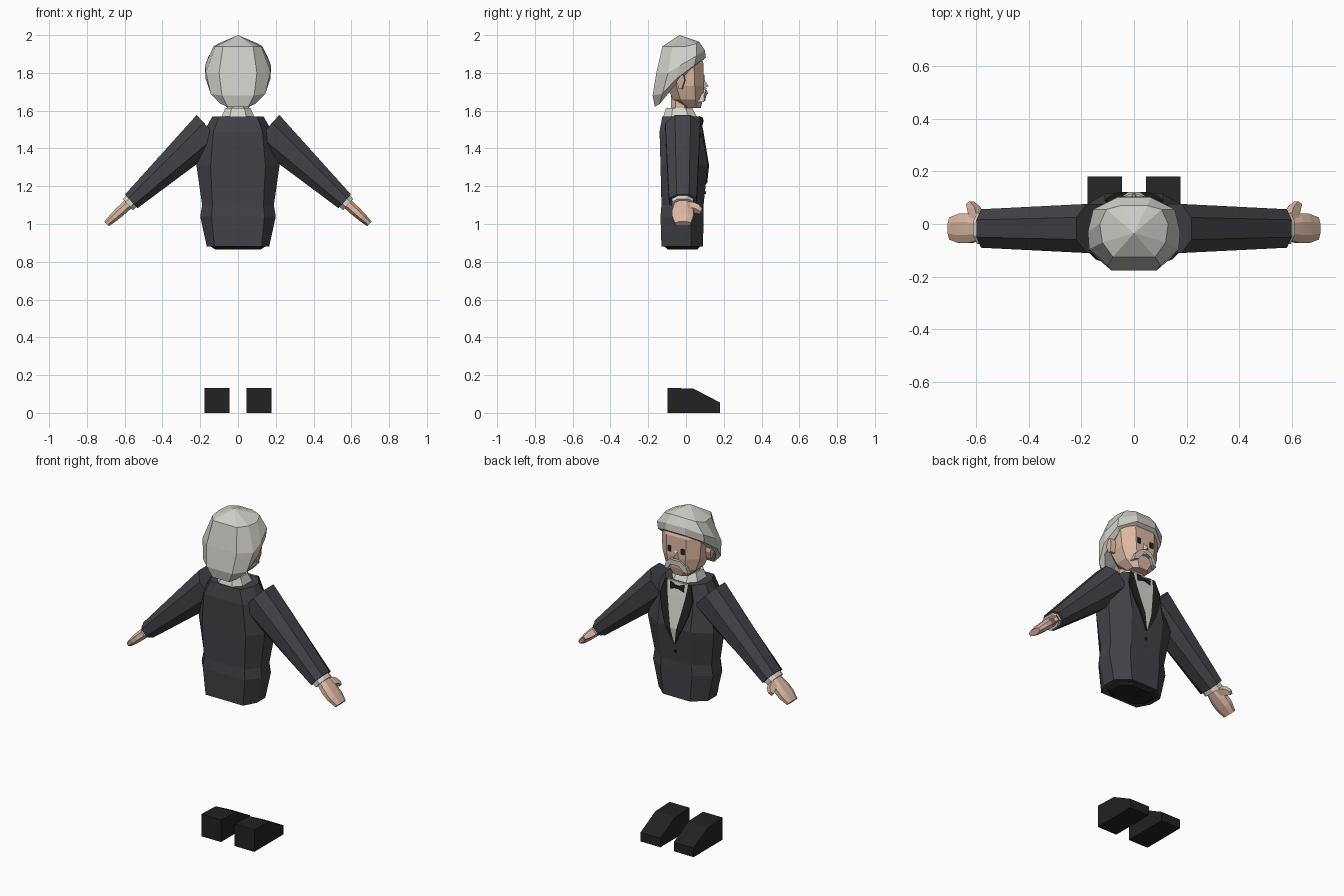
import bpy
from mathutils import Vector

if "Cube" in bpy.data.objects:
    bpy.data.objects.remove(bpy.data.objects["Cube"])


def material(name, r, g, b):
    m = bpy.data.materials.new(name)
    m.diffuse_color = (r, g, b, 1)
    m.use_nodes = True
    m.node_tree.nodes["Principled BSDF"].inputs["Base Color"].default_value = m.diffuse_color
    return m


SUIT = material("charcoal cloth", 0.056, 0.054, 0.064)
BLACK = material("black", 0.016, 0.016, 0.016)
SKIN = material("skin", 0.73, 0.49, 0.37)
HAIR = material("grey hair", 0.62, 0.61, 0.57)
SHIRT = material("off white cloth", 0.68, 0.67, 0.62)


def mesh(name, verts, faces, mat, solid=True):
    me = bpy.data.meshes.new(name)
    me.from_pydata([tuple(v) for v in verts], [], faces)
    me.materials.append(mat)
    ob = bpy.data.objects.new(name, me)
    bpy.context.collection.objects.link(ob)
    if solid:
        import bmesh
        bm = bmesh.new()
        bm.from_mesh(me)
        bmesh.ops.recalc_face_normals(bm, faces=bm.faces)
        bm.to_mesh(me)
        bm.free()
    return ob


def loft(name, rings, mat):
    """Skin a list of equal-length rings and cap both ends."""
    n = len(rings[0])
    faces = [(i * n + j, i * n + (j + 1) % n, (i + 1) * n + (j + 1) % n, (i + 1) * n + j)
             for i in range(len(rings) - 1) for j in range(n)]
    last = (len(rings) - 1) * n
    faces += [tuple(range(n)), tuple(range(last, last + n))]
    return mesh(name, [p for r in rings for p in r], faces, mat)


def octagon(a, b, k=0.5):
    """Chamfered rectangle with half sizes a, b."""
    return [(a, -b * k), (a, b * k), (a * k, b), (-a * k, b),
            (-a, b * k), (-a, -b * k), (-a * k, -b), (a * k, -b)]


def level(z, a, y0, y1, k=0.5):
    """Horizontal octagon ring spanning y0 to y1."""
    return [(x, y + (y0 + y1) / 2, z) for x, y in octagon(a, (y1 - y0) / 2, k)]


def prism(name, outline, front, back, mat):
    """Outline in x and z, with y given by functions of x and z."""
    return loft(name, [[(x, f(x, z), z) for x, z in outline] for f in (front, back)], mat)


def mirrored(half):
    return half + [(-x, z) for x, z in reversed(half) if abs(x) > 1e-6]


# Jacket body: z, side, back half width, back y, front half width, front y
BODY = [(0.88, 0.165, 0.125, -0.13, 0.09, 0.09), (1.04, 0.20, 0.14, -0.135, 0.105, 0.093),
        (1.10, 0.19, 0.135, -0.13, 0.10, 0.093), (1.31, 0.22, 0.145, -0.135, 0.11, 0.115),
        (1.49, 0.18, 0.13, -0.14, 0.11, 0.085), (1.57, 0.135, 0.10, -0.125, 0.085, 0.07)]
rings = []
for z, w, bx, yb, fx, yf in BODY:
    half = [(bx, yb), (w, yb + 0.075), (w, yf - 0.065), (fx, yf)]
    rings.append([(x, y, z) for x, y in half] + [(-x, y, z) for x, y in reversed(half)])
loft("jacket", rings, SUIT)


def chest_y(z):
    for a, b in zip(BODY, BODY[1:]):
        if a[0] <= z <= b[0]:
            return a[5] + (b[5] - a[5]) * (z - a[0]) / (b[0] - a[0])
    return BODY[-1][5]


# Trouser top closing the jacket from below
loft("trouser_top", [level(0.885, 0.15, -0.12, 0.08), level(0.865, 0.12, -0.095, 0.06)], BLACK)


# Shirt front and lapels as thin plates on the chest: z, shirt edge, lapel edge
OPENING = [(1.572, 0.068, 0.085), (1.49, 0.058, 0.108), (1.40, 0.04, 0.09),
           (1.31, 0.02, 0.055), (1.215, 0.001, 0.004)]


def plate(name, rows, mat):
    """Rows hold left x, right x and z; the plate follows the chest."""
    verts, faces = [], []
    for l, r, z in rows:
        verts += [(l, chest_y(z) + d, z) for l, d in ((l, 0.007), (r, 0.007), (r, -0.001), (l, -0.001))]
    for i in range(len(rows) - 1):
        a, b = i * 4, i * 4 + 4
        faces += [(a + j, a + (j + 1) % 4, b + (j + 1) % 4, b + j) for j in range(4)]
    faces += [(0, 1, 2, 3), tuple(len(verts) - 4 + j for j in range(4))]
    mesh(name, verts, faces, mat)


plate("shirt_front", [(-s, s, z) for z, s, l in OPENING], SHIRT)
for side, tag in ((1, "right"), (-1, "left")):
    plate("lapel_" + tag, [(side * s, side * l, z) for z, s, l in OPENING], BLACK)
plate("button", [(-0.006, 0.006, 1.172), (-0.006, 0.006, 1.158)], BLACK)

# Bow tie
bow = mirrored([(0, 1.553), (0.012, 1.553), (0.045, 1.567), (0.045, 1.523), (0.012, 1.537), (0, 1.537)])
prism("bow_tie", bow, lambda x, z: 0.092 - 0.1 * abs(x), lambda x, z: 0.07, BLACK)

# Collar and neck
loft("collar", [level(1.565, 0.088, -0.122, 0.06), level(1.615, 0.066, -0.105, 0.032)], SHIRT)
loft("neck", [level(1.58, 0.058, -0.08, 0.015), level(1.72, 0.058, -0.08, 0.015)], SKIN)

# Head
loft("head", [level(1.615, 0.055, -0.01, 0.078), level(1.66, 0.10, -0.07, 0.09),
              level(1.73, 0.125, -0.10, 0.095), level(1.85, 0.132, -0.11, 0.093),
              level(1.92, 0.10, -0.09, 0.06)], SKIN)

# Nose
mesh("nose", [(-0.012, 0.088, 1.775), (0.012, 0.088, 1.775), (0.02, 0.088, 1.715),
              (-0.02, 0.088, 1.715), (0, 0.12, 1.73)],
     [(0, 1, 4), (1, 2, 4), (2, 3, 4), (3, 0, 4), (0, 1, 2, 3)], SKIN)

# Eyes and ears
for s, tag in ((1, "right"), (-1, "left")):
    eye = [(s * 0.033, 1.755), (s * 0.055, 1.755), (s * 0.055, 1.788), (s * 0.033, 1.788)]
    prism("eye_" + tag, eye, lambda x, z: 0.099, lambda x, z: 0.092, BLACK)
    ear = [(-0.045, 1.76), (-0.04, 1.79), (-0.005, 1.79), (0.0, 1.76), (-0.015, 1.715), (-0.03, 1.715)]
    loft("ear_" + tag, [[(s * 0.11, y, z) for y, z in ear],
                        [(s * (0.15 + 0.15 * (z - 1.715)), y - 0.008, z) for y, z in ear]], SKIN)

# Drooping moustache
tache = mirrored([(0, 1.718), (0.035, 1.715), (0.068, 1.685), (0.078, 1.645),
                  (0.052, 1.652), (0.028, 1.685), (0, 1.69)])
prism("moustache", tache, lambda x, z: 0.117 - 0.3 * abs(x), lambda x, z: 0.085 - 0.3 * abs(x), HAIR)

# Hair: columns from back to front, each running from crown to hem
COLUMNS = [[(0.08, -0.125, 1.94), (0.10, -0.157, 1.80), (0.085, -0.177, 1.68), (0.055, -0.165, 1.62)],
           [(0.12, -0.07, 1.94), (0.17, -0.095, 1.80), (0.145, -0.125, 1.69), (0.09, -0.14, 1.635)],
           [(0.13, 0.0, 1.94), (0.175, -0.03, 1.84), (0.172, -0.05, 1.77), (0.15, -0.07, 1.72)],
           [(0.105, 0.055, 1.955), (0.155, 0.055, 1.89), (0.155, 0.045, 1.84), (0.13, 0.025, 1.82)],
           [(0.05, 0.07, 1.965), (0.065, 0.1, 1.92), (0.065, 0.105, 1.88), (0.06, 0.08, 1.86)]]
full = COLUMNS + [[(-x, y, z) for x, y, z in c] for c in reversed(COLUMNS)]
n = len(full)
verts = [c[i] for i in range(4) for c in full] + [(0, -0.035, 2.0), (0, -0.03, 1.83)]
faces = [(i * n + j, i * n + (j + 1) % n, (i + 1) * n + (j + 1) % n, (i + 1) * n + j)
         for i in range(3) for j in range(n)]
faces += [(j, (j + 1) % n, 4 * n) for j in range(n)]
faces += [(3 * n + j, 3 * n + (j + 1) % n, 4 * n + 1) for j in range(n)]
mesh("hair", verts, faces, HAIR)

# Arms, cuffs, hands and shoes
for s, tag in ((1, "right"), (-1, "left")):
    shoulder, wrist = Vector((s * 0.148, -0.017, 1.50)), Vector((s * 0.565, -0.017, 1.12))
    d = (wrist - shoulder).normalized()
    u, v = Vector((-s * d.z, 0, s * d.x)), Vector((0, 1, 0))

    def ring(t, a, b, k=0.45, y=0):
        c = wrist + d * t + v * y
        return [c + u * p + v * q for p, q in octagon(a, b, k)]

    length = (wrist - shoulder).length
    loft("sleeve_" + tag, [ring(-length, 0.105, 0.093), ring(0, 0.049, 0.073)], SUIT)
    loft("cuff_" + tag, [ring(-0.01, 0.04, 0.058), ring(0.025, 0.04, 0.058)], SHIRT)
    loft("hand_" + tag, [ring(0.015, 0.028, 0.042), ring(0.08, 0.027, 0.056),
                         ring(0.125, 0.024, 0.056), ring(0.177, 0.017, 0.042)], SKIN)
    thumb = []
    for t, y, r in ((0.04, 0.03, 0.02), (0.058, 0.075, 0.017), (0.08, 0.098, 0.01)):
        c = wrist + d * t + v * y
        thumb.append([c + u * p * r + d * q * r - v * q * r * 0.5
                      for p, q in ((1, 1), (1, -1), (-1, -1), (-1, 1))])
    loft("thumb_" + tag, thumb, SKIN)

    # Shoe profile in y and z, extruded across x
    shoe = [(-0.097, 0), (0.18, 0), (0.18, 0.055), (0.04, 0.128), (-0.097, 0.133)]
    loft("shoe_" + tag, [[(s * x, y, z) for y, z in shoe] for x in (0.045, 0.177)], BLACK)
